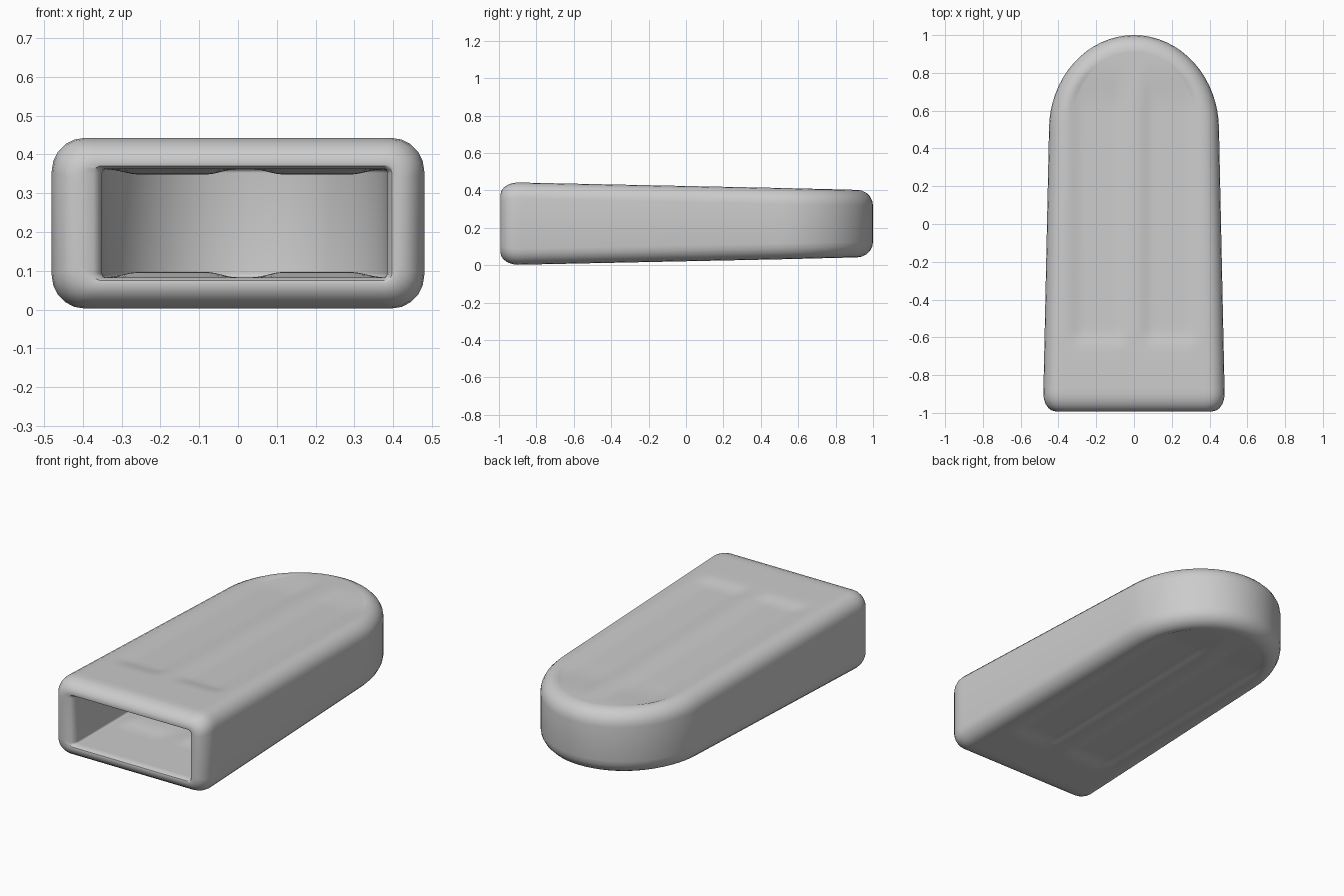
import bpy, bmesh
from math import sin, cos, pi, sqrt

if "Cube" in bpy.data.objects:
    bpy.data.objects.remove(bpy.data.objects["Cube"])

SPAN = 36      # samples across the top and bottom
ARC = 5        # steps round each long edge


def smooth(a, b, t):
    t = max(0.0, min(1.0, (t - a) / (b - a)))
    return t * t * (3 - 2 * t)


def groove(x, y):
    """Depth of the two shallow grip grooves."""
    x = abs(x)
    across = smooth(0.02, 0.10, x) * (1 - smooth(0.27, 0.36, x))
    along = smooth(-0.67, -0.56, y) * (1 - smooth(0.6, 0.88, y))
    return 0.014 * across * along


def section(w, y, lo, hi, r, n=(1, 0), cx=0.0):
    """Closed rounded-rectangle ring; n is the plan normal used for the edge inset."""
    side = []
    for k in range(ARC + 1):
        a = pi / 2 * k / ARC
        d = r * (1 - cos(a))
        side.append((max(0, w - n[0] * d), y - n[1] * d, hi - r + r * sin(a)))
    sx, sy, _ = side[-1]
    top = list(side)
    for i in range(1, SPAN):
        x = sx * (1 - 2 * i / SPAN)
        top.append((x, sy, hi - groove(x, sy)))
    top += [(-x, yy, z) for x, yy, z in reversed(side)]
    ring = top + [(x, yy, lo + hi - z) for x, yy, z in reversed(top)]
    return [(x + cx, yy, z) for x, yy, z in ring]


def rounded_end(a, b, y0, steps=16):
    """Half-ellipse plan points with normals, from the tip to the straight sides."""
    for i in range(steps):
        t = pi / 2 * i / steps
        nx, ny = sin(t) / a, cos(t) / b
        m = sqrt(nx * nx + ny * ny)
        yield a * sin(t), y0 + b * cos(t), (nx / m, ny / m)


def low(y):
    return 0.003 + 0.037 * (y + 0.88) / 1.78


rings = []
# Outer shell: rounded tip, then tapered body
for w, y, n in rounded_end(0.45, 0.5, 0.5):
    rings.append(section(w, y, low(y), 0.445 - low(y), 0.085, n))
for i in range(47):
    y = 0.5 - 1.4 * i / 46
    w = 0.45 + 0.03 * (0.5 - y) / 1.4
    rings.append(section(w, y, low(y), 0.445 - low(y), 0.085))
# Rounded front lip
for k in range(1, 6):
    a = pi / 2 * k / 5
    f = 0.065 * (1 - cos(a))
    rings.append(section(0.48 - f, -0.9 - 0.092 * sin(a), 0.003 + f, 0.442 - f, 0.085 - 0.6 * f))
rings.append(section(0.385, -0.99, 0.075, 0.37, 0.02, cx=0.012))
rings.append(section(0.372, -0.975, 0.083, 0.362, 0.012, cx=0.016))
# Inner pocket back to its rounded end
for i in range(40):
    y = -0.95 + 1.45 * i / 39
    rings.append(section(0.367, y, 0.083, 0.362, 0.01, cx=0.017))
for w, y, n in reversed(list(rounded_end(0.367, 0.4, 0.5))):
    rings.append(section(w, y, 0.083, 0.362, 0.01, n, cx=0.017))

# Skin the rings into one closed shell
bm = bmesh.new()
loops = [[bm.verts.new(p) for p in ring] for ring in rings]
for a, b in zip(loops, loops[1:]):
    for j in range(len(a)):
        k = (j + 1) % len(a)
        bm.faces.new((a[j], a[k], b[k], b[j]))
bmesh.ops.remove_doubles(bm, verts=bm.verts, dist=0.0005)
bmesh.ops.recalc_face_normals(bm, faces=bm.faces)
mesh = bpy.data.meshes.new("cap_shell")
bm.to_mesh(mesh)
bm.free()
cap = bpy.data.objects.new("cap_shell", mesh)
bpy.context.collection.objects.link(cap)
bpy.context.view_layer.objects.active = cap
cap.select_set(True)
bpy.ops.object.shade_smooth_by_angle(angle=0.7)
